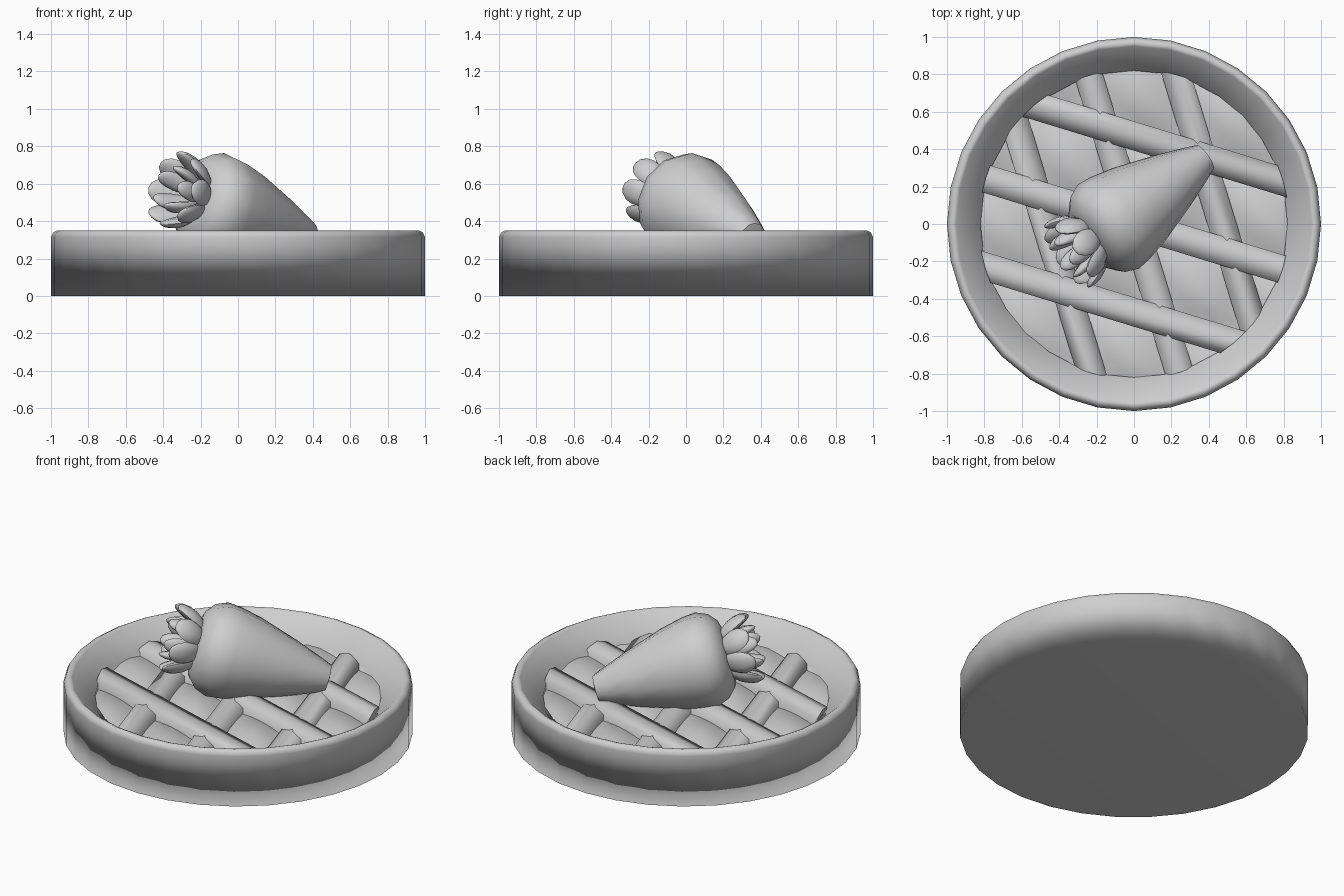
import bpy, bmesh, math
from mathutils import Vector, Matrix

cube = bpy.data.objects.get("Cube")
if cube:
    bpy.data.objects.remove(cube, do_unlink=True)

grey = bpy.data.materials.new("mid_grey")
grey.use_nodes = True
colour = (0.62, 0.62, 0.62, 1)
grey.diffuse_color = colour
grey.node_tree.nodes["Principled BSDF"].inputs["Base Color"].default_value = colour


def finish(name, bm, angle=40):
    bmesh.ops.recalc_face_normals(bm, faces=bm.faces)
    mesh = bpy.data.meshes.new(name)
    bm.to_mesh(mesh)
    bm.free()
    mesh.materials.append(grey)
    obj = bpy.data.objects.new(name, mesh)
    bpy.context.collection.objects.link(obj)
    bpy.ops.object.select_all(action='DESELECT')
    obj.select_set(True)
    bpy.context.view_layer.objects.active = obj
    bpy.ops.object.shade_smooth_by_angle(angle=math.radians(angle))
    return obj


def lathe(profile, sides):
    """Spin (radius, height) points around z; radius 0 closes an end."""
    bm = bmesh.new()
    rings = []
    for r, z in profile:
        if r == 0:
            rings.append([bm.verts.new((0, 0, z))] * sides)
        else:
            rings.append([bm.verts.new((r * math.sin(a), r * math.cos(a), z))
                          for a in (math.tau * i / sides for i in range(sides))])
    for lo, hi in zip(rings, rings[1:]):
        for i in range(sides):
            j = (i + 1) % sides
            bm.faces.new(dict.fromkeys((lo[i], lo[j], hi[j], hi[i])))
    return bm


# Dish with a rounded rim, sloping inner wall and flat base
bm = lathe([(1, 0), (1, 0.315), (0.988, 0.34), (0.968, 0.35),
            (0.95, 0.342), (0.82, 0.23), (0.82, 0.13)], 32)
bmesh.ops.holes_fill(bm, edges=[e for e in bm.edges if e.is_boundary], sides=0)
dish = finish("dish", bm, 180)
soften = dish.modifiers.new("soft_shading", 'WEIGHTED_NORMAL')
soften.mode = 'FACE_AREA'

# Skewed lattice: upper strips nearly level, lower strips steep
UPPER_TURN = math.radians(-17)
LOWER_TURN = math.radians(-73)
SPACING = 0.45
FILL_R = 0.83


def wave(co, turn):
    offset = co.y * math.cos(turn) - co.x * math.sin(turn)
    return math.sin(math.pi * offset / SPACING)


# Filling, swelling softly in each gap of the lattice
bm = lathe([(FILL_R * i / 20, 0) for i in range(21)], 64)
for v in bm.verts:
    v.co.z = 0.175 + 0.065 * abs(wave(v.co, UPPER_TURN) * wave(v.co, LOWER_TURN))
finish("filling", bm, 180)


# Lattice strips, trimmed to the round wall
def strip(name, offset, turn, top):
    section = [(-0.075, 0.14), (-0.075, top - 0.025), (0, top),
               (0.075, top - 0.025), (0.075, 0.14)]
    rot = Matrix.Rotation(turn, 3, 'Z')
    bm = bmesh.new()
    ends = []
    for sign in (-1, 1):
        ends.append([bm.verts.new(rot @ Vector((sign * math.sqrt(FILL_R ** 2 - (offset + u) ** 2),
                                                offset + u, z))) for u, z in section])
    n = len(section)
    for i in range(n):
        j = (i + 1) % n
        bm.faces.new((ends[0][i], ends[0][j], ends[1][j], ends[1][i]))
    for end in ends:
        bm.faces.new(end)
    finish(name, bm, 80)


for k in (-1, 0, 1):
    strip(f"upper_strip_{k + 2}", k * SPACING, UPPER_TURN, 0.275)
    strip(f"lower_strip_{k + 2}", k * SPACING, LOWER_TURN, 0.255)

# Berry frame: local z points along the berry towards its tip
axis = Vector((0.78, 0.56, -0.28)).normalized()
side = Vector((0, 0, 1)).cross(axis).normalized()
up = axis.cross(side)
frame = Matrix((side, up, axis)).transposed().to_4x4()
frame.translation = (-0.09, 0.02, 0.48)

# Berry lying on the lattice, with a blunt tip
bm = lathe([(0, -0.19), (0.13, -0.195), (0.20, -0.175), (0.25, -0.13), (0.278, -0.06),
            (0.27, 0.02), (0.24, 0.15), (0.165, 0.38),
            (0.105, 0.54), (0.08, 0.6), (0, 0.612)], 12)
bm.transform(frame)
finish("berry", bm, 50)


# Leaf crown, two rings of plump pointed leaves opening backwards
def leaf(name, angle, root, tip, width):
    a, b = Vector((root[0], 0, root[1])), Vector((tip[0], 0, tip[1]))
    long = b - a
    bm = bmesh.new()
    bmesh.ops.create_uvsphere(bm, u_segments=10, v_segments=8, radius=1)
    for v in bm.verts:
        t = v.co.z
        v.co.x = v.co.x * 0.03 - 0.02 * (1 - t * t)
        v.co.y *= width * (1 + 0.2 * t)
        v.co.z *= long.length / 2
    lean = Vector((0, 0, 1)).rotation_difference(long).to_matrix().to_4x4()
    bm.transform(frame @ Matrix.Rotation(angle, 4, 'Z')
                 @ Matrix.Translation((a + b) / 2) @ lean)
    finish(name, bm, 60)


for i in range(8):
    leaf(f"outer_leaf_{i + 1}", math.tau * i / 8, (0.08, -0.15), (0.2, -0.35), 0.068)
for i in range(5):
    leaf(f"inner_leaf_{i + 1}", math.tau * (i + 0.5) / 5, (0.03, -0.16), (0.11, -0.38), 0.05)
